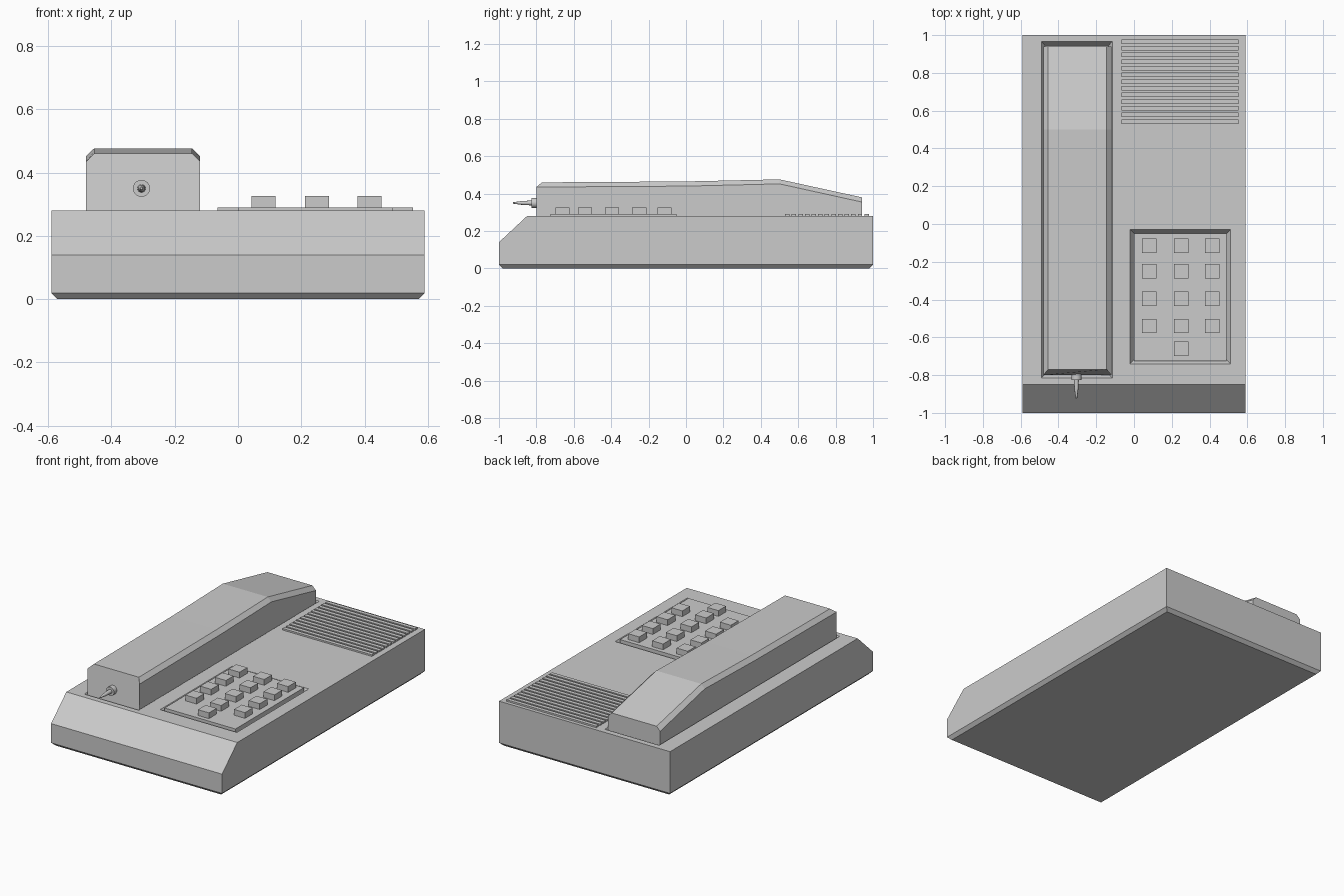
import bpy, bmesh
from mathutils import Matrix, Vector

if "Cube" in bpy.data.objects:
    bpy.data.objects.remove(bpy.data.objects["Cube"])


def loft(name, rings):
    """Solid from rings of equal point count, capped at both ends."""
    bm = bmesh.new()
    vs = [[bm.verts.new(p) for p in r] for r in rings]
    n = len(vs[0])
    for a, b in zip(vs, vs[1:]):
        for i in range(n):
            bm.faces.new((a[i], a[(i + 1) % n], b[(i + 1) % n], b[i]))
    bm.faces.new(vs[0])
    bm.faces.new(vs[-1])
    bmesh.ops.recalc_face_normals(bm, faces=bm.faces)
    me = bpy.data.meshes.new(name)
    bm.to_mesh(me)
    bm.free()
    ob = bpy.data.objects.new(name, me)
    bpy.context.collection.objects.link(ob)
    return ob


def rect(x0, x1, y0, y1, z, inset=0):
    x0, x1, y0, y1 = x0 + inset, x1 - inset, y0 + inset, y1 - inset
    return [(x0, y0, z), (x1, y0, z), (x1, y1, z), (x0, y1, z)]


def box(name, x0, x1, y0, y1, z0, z1):
    return loft(name, [rect(x0, x1, y0, y1, z0), rect(x0, x1, y0, y1, z1)])


# Body: bevelled foot, straight walls, sloped front
W, TOP = 0.59, 0.28
body = loft("body", [rect(-W, W, -1, 1, 0, 0.02), rect(-W, W, -1, 1, 0.02),
                     rect(-W, W, -1, 1, 0.14), rect(-W, W, -0.85, 1, TOP)])
# level the back edge so the rear wall stays flat
body.data.update()

# Shallow recesses with sloping walls for the handset and keypad
for name, dims in (("handset_recess_cutter", (-0.49, -0.115, -0.815, 0.965)),
                   ("keypad_recess_cutter", (-0.02, 0.51, -0.74, -0.03))):
    c = loft(name, [rect(*dims, TOP - 0.03, 0.02), rect(*dims, TOP),
                    rect(*dims, TOP + 0.05)])
    c.hide_render = True
    c.hide_viewport = True
    c.display_type = 'WIRE'
    m = body.modifiers.new(name, 'BOOLEAN')
    m.operation = 'DIFFERENCE'
    m.solver = 'EXACT'
    m.object = c

# Handset: lofted along its length with bevelled top edges
rings = []
for y, ytop, shoulder, crest in ((-0.80, -0.77, 0.435, 0.46),
                                 (0.0, 0.0, 0.44, 0.465),
                                 (0.5, 0.5, 0.452, 0.476),
                                 (0.94, 0.94, 0.355, 0.38)):
    rings.append([(-0.48, y, 0.25), (-0.48, y, shoulder), (-0.455, ytop, crest),
                  (-0.145, ytop, crest), (-0.12, y, shoulder), (-0.12, y, 0.25)])
handset = loft("handset", rings)


# Cord socket and tapered cord end, along -y
def cone(name, r1, r2, y0, y1, segs):
    bm = bmesh.new()
    bmesh.ops.create_cone(bm, cap_ends=True, segments=segs, radius1=r1,
                          radius2=r2, depth=y0 - y1)
    bmesh.ops.rotate(bm, verts=bm.verts, cent=(0, 0, 0),
                     matrix=Matrix.Rotation(1.5707963, 3, 'X'))
    bmesh.ops.translate(bm, verts=bm.verts, vec=Vector((-0.305, (y0 + y1) / 2, 0.35)))
    me = bpy.data.meshes.new(name)
    bm.to_mesh(me)
    bm.free()
    ob = bpy.data.objects.new(name, me)
    bpy.context.collection.objects.link(ob)
    for p in me.polygons:
        p.use_smooth = len(p.vertices) <= 4


cone("cord_socket", 0.027, 0.027, -0.79, -0.825, 24)
cone("cord_base", 0.013, 0.011, -0.82, -0.87, 16)
cone("cord_end", 0.011, 0.004, -0.87, -0.925, 16)

# Keypad plate and buttons
box("keypad_plate", 0.0, 0.49, -0.725, -0.05, 0.24, 0.29)
xs = (0.08, 0.25, 0.415)
keys = [(x, y) for y in (-0.115, -0.25, -0.395, -0.54) for x in xs] + [(0.25, -0.66)]
H = 0.038
for i, (x, y) in enumerate(keys):
    box(f"button_{i + 1}", x - H, x + H, y - H, y + H, 0.28, 0.326)

# Speaker grille slats
for i in range(13):
    y = 0.542 + i * 0.0353
    box(f"speaker_slat_{i + 1}", -0.065, 0.553, y - 0.012, y + 0.012, 0.27, 0.29)
